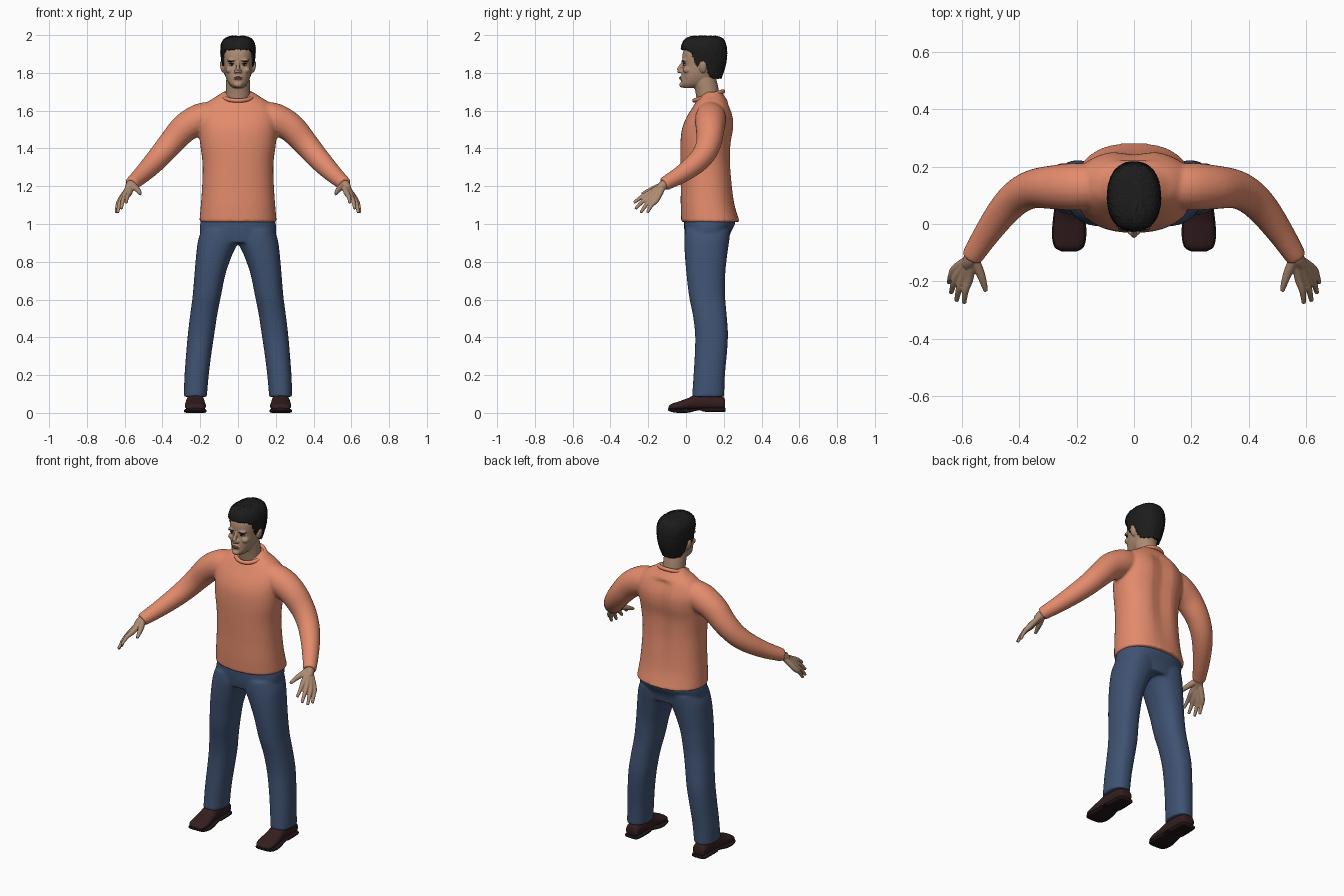
import bpy, bmesh, math, random
from mathutils import Vector, Matrix

random.seed(4)
if "Cube" in bpy.data.objects:
    bpy.data.objects.remove(bpy.data.objects["Cube"])


def material(name, r, g, b):
    m = bpy.data.materials.new(name)
    m.use_nodes = True
    m.diffuse_color = (r, g, b, 1)
    m.node_tree.nodes["Principled BSDF"].inputs["Base Color"].default_value = (r, g, b, 1)
    return m


KNIT = material("coral knit", .77, .26, .15)
DENIM = material("blue denim", .05, .085, .17)
SKIN = material("skin", .42, .26, .17)
HAIR = material("black hair", .012, .012, .012)
LEATHER = material("brown leather", .035, .013, .014)
SOLE = material("dark sole", .015, .008, .009)
WHITE = material("eye white", .5, .45, .4)
LIP = material("lips", .3, .14, .1)


def smooth_rows(rows, steps=5):
    """Catmull-Rom interpolation of whole rows of numbers."""
    p = [rows[0]] + list(rows) + [rows[-1]]
    out = []
    for i in range(len(rows) - 1):
        for k in range(steps):
            t = k / steps
            out.append([.5 * (2 * b + (c - a) * t + (2 * a - 5 * b + 4 * c - d) * t ** 2
                              + (3 * b - a - 3 * c + d) * t ** 3)
                        for a, b, c, d in zip(*p[i:i + 4])])
    return out + [list(rows[-1])]


def skin_rings(bm, rings):
    loops = [[bm.verts.new(v) for v in r] for r in rings]
    n = len(loops[0])
    for a, b in zip(loops, loops[1:]):
        for i in range(n):
            bm.faces.new((a[i], a[(i + 1) % n], b[(i + 1) % n], b[i]))
    bm.faces.new(loops[0][::-1])
    bm.faces.new(loops[-1])


def loft(bm, rows, axis="z", side=1, power=2.3, n=40):
    """Rows: station, low, high, x low, x high."""
    rings = []
    for t, lo, hi, xa, xb in smooth_rows(rows):
        ring = []
        for i in range(n):
            c, s = math.cos(math.tau * i / n), math.sin(math.tau * i / n)
            x = (xa + xb) / 2 + (xb - xa) / 2 * math.copysign(abs(c) ** (2 / power), c)
            v = (lo + hi) / 2 + (hi - lo) / 2 * math.copysign(abs(s) ** (2 / power), s)
            ring.append((side * x, v, t) if axis == "z" else (side * x, t, v))
        rings.append(ring)
    skin_rings(bm, rings)


def tube(bm, rows, side=1, n=20):
    """Rows: x, y, z, radius."""
    pts = smooth_rows(rows)
    rings = []
    for i, (x, y, z, r) in enumerate(pts):
        t = Vector(pts[min(i + 1, len(pts) - 1)][:3]) - Vector(pts[max(i - 1, 0)][:3])
        u = t.cross(Vector((0, 0, 1))).normalized()
        v = u.cross(t).normalized()
        ring = [Vector((x, y, z)) + r * (u * math.cos(math.tau * k / n) + v * math.sin(math.tau * k / n))
                for k in range(n)]
        rings.append([(side * p.x, p.y, p.z) for p in ring])
    skin_rings(bm, rings)


def ball(bm, centre, size, tilt=0):
    m = Matrix.Translation(centre) @ Matrix.Rotation(tilt, 4, "Y") @ Matrix.Diagonal((*size, 1))
    bmesh.ops.create_uvsphere(bm, u_segments=24, v_segments=14, radius=1, matrix=m)


def finish(bm, name, mat, voxel=0, relax=4):
    bmesh.ops.recalc_face_normals(bm, faces=bm.faces)
    me = bpy.data.meshes.new(name)
    bm.to_mesh(me)
    bm.free()
    me.materials.append(mat)
    me.shade_smooth()
    ob = bpy.data.objects.new(name, me)
    bpy.context.collection.objects.link(ob)
    if voxel:
        r = ob.modifiers.new("merge", "REMESH")
        r.mode, r.voxel_size, r.use_smooth_shade = "VOXEL", voxel, True
        s = ob.modifiers.new("relax", "SMOOTH")
        s.factor, s.iterations = .5, relax
    return ob


def sym(z, front, back, half):
    return (z, front, back, -half, half)


# Sweater: body with a shallow spine groove, plus sleeves
bm = bmesh.new()
loft(bm, [sym(1.01, -.025, .285, .205), sym(1.1, -.028, .262, .197), sym(1.2, -.028, .25, .19),
          sym(1.32, -.03, .242, .188), sym(1.42, -.03, .243, .2), sym(1.5, -.022, .256, .208),
          sym(1.56, 0, .255, .21), sym(1.61, .03, .24, .195), sym(1.65, .055, .222, .155),
          sym(1.675, .072, .205, .115), sym(1.7, .1, .19, .08)])
for v in bm.verts:
    if v.co.y > .15 and abs(v.co.x) < .09 and v.co.z < 1.64:
        v.co.y -= .008 * (1 + math.cos(math.pi * v.co.x / .09)) * min(1, (v.co.z - 1) / .3)
for s in (1, -1):
    tube(bm, [(.13, .13, 1.575, .075), (.2, .13, 1.555, .083), (.28, .128, 1.51, .077),
              (.35, .122, 1.435, .068), (.405, .095, 1.37, .062), (.455, .045, 1.315, .056),
              (.51, -.03, 1.26, .047), (.555, -.1, 1.22, .039), (.565, -.118, 1.21, .037)], s)
finish(bm, "sweater", KNIT, .008, 6)

# Neckband, tilted down towards the front
bpy.ops.mesh.primitive_torus_add(major_segments=48, minor_segments=12, major_radius=.08,
                                 minor_radius=.011, location=(0, .12, 1.678), rotation=(.31, 0, 0))
band = bpy.context.object
band.name = "neckband"
band.data.materials.append(KNIT)
band.data.shade_smooth()

# Trousers
bm = bmesh.new()
loft(bm, [sym(.9, 0, .225, .17), sym(.95, -.008, .235, .2), sym(1.01, -.01, .262, .198),
          sym(1.04, -.005, .24, .18)])
for s in (1, -1):
    loft(bm, [(.085, .032, .202, .165, .287), (.2, .04, .206, .155, .283), (.32, .047, .217, .14, .274),
              (.42, .048, .222, .125, .265), (.52, .036, .215, .11, .253), (.62, .016, .207, .09, .24),
              (.74, .002, .208, .065, .23), (.85, -.007, .22, .025, .22), (.92, -.009, .23, -.01, .21),
              (.97, -.005, .235, .01, .19)], side=s)
finish(bm, "trousers", DENIM, .008, 4)

# Shoes and soles
for s, label in ((1, "left"), (-1, "right")):
    bm = bmesh.new()
    loft(bm, [(.207, .02, .06, .195, .255), (.195, .015, .085, .185, .265), (.13, .015, .1, .18, .27),
              (.06, .015, .1, .178, .274), (.01, .015, .078, .174, .279), (-.04, .012, .06, .17, .281),
              (-.078, .014, .047, .178, .274), (-.092, .02, .034, .2, .252)], "y", s)
    finish(bm, label + "_shoe", LEATHER)
    bm = bmesh.new()
    loft(bm, [(.21, .008, .024, .195, .255), (.195, .005, .026, .18, .27), (.1, .006, .026, .176, .274),
              (.07, .014, .026, .174, .276), (.01, .001, .022, .168, .283), (-.04, 0, .02, .166, .286),
              (-.08, .006, .022, .175, .277), (-.096, .014, .025, .2, .252)], "y", s, 4)
    finish(bm, label + "_sole", SOLE)

# Hands: each finger runs from the wrist over its knuckle to the tip
for s, label in ((1, "left"), (-1, "right")):
    bm = bmesh.new()
    tube(bm, [(.545, -.08, 1.228, .026), (.568, -.12, 1.205, .026), (.582, -.145, 1.183, .02)], s)
    for knuckle, tip in (((.573, -.185, 1.168), (.592, -.276, 1.112)),
                         ((.594, -.185, 1.152), (.618, -.268, 1.08)),
                         ((.611, -.174, 1.138), (.637, -.24, 1.06)),
                         ((.621, -.155, 1.13), (.645, -.205, 1.06))):
        k, t = Vector(knuckle), Vector(tip)
        mid = k.lerp(t, .5) + Vector((.004, -.002, .005))
        tube(bm, [(.565, -.115, 1.21, .016), (*k, .0155), (*mid, .0115), (*t, .008)], s)
    tube(bm, [(.56, -.115, 1.21, .018), (.538, -.165, 1.188, .016), (.524, -.205, 1.172, .012),
              (.516, -.234, 1.158, .008)], s)
    finish(bm, label + "_hand", SKIN, .004, 3)

# Head with neck, nose, brow, cheeks, chin and ears
bm = bmesh.new()
loft(bm, [sym(1.72, -.012, .05, .025), sym(1.74, -.026, .11, .046), sym(1.77, -.024, .15, .062),
          sym(1.8, -.022, .175, .071), sym(1.84, -.016, .19, .077), sym(1.88, -.02, .2, .08),
          sym(1.92, -.012, .2, .078), sym(1.96, .02, .18, .06), sym(1.98, .05, .14, .03)])
loft(bm, [sym(1.6, .07, .17, .065), sym(1.66, .057, .182, .066), sym(1.7, .05, .175, .064),
          sym(1.75, .04, .165, .063), sym(1.8, .04, .15, .06)], power=2)
tube(bm, [(0, -.012, 1.862, .008), (0, -.025, 1.84, .009), (0, -.038, 1.815, .012), (0, -.03, 1.803, .01)])
ball(bm, (0, -.022, 1.737), (.022, .014, .014))
ball(bm, (0, -.021, 1.772), (.026, .011, .014))
for s in (1, -1):
    ball(bm, (s * .013, -.026, 1.807), (.01, .012, .009))
    ball(bm, (s * .033, -.008, 1.866), (.026, .014, .009))
    ball(bm, (s * .044, .006, 1.815), (.022, .022, .018))
    ball(bm, (s * .083, .09, 1.832), (.011, .02, .033), s * .2)
finish(bm, "head", SKIN, .004, 3)

# Eyes, brows and lips
for s, label in ((1, "left"), (-1, "right")):
    for part, mat, c, size, tilt in (
            ("eye", WHITE, (.033, -.004, 1.843), (.014, .011, .006), 0),
            ("iris", HAIR, (.033, -.012, 1.844), (.006, .0045, .0055), 0),
            ("upper_lid", HAIR, (.033, -.007, 1.849), (.016, .01, .0025), 0),
            ("eyebrow", HAIR, (.035, -.014, 1.863), (.021, .0095, .0045), .08)):
        bm = bmesh.new()
        ball(bm, (s * c[0], c[1], c[2]), size, s * tilt)
        finish(bm, label + "_" + part, mat)
for z, name in ((1.776, "upper_lip"), (1.769, "lower_lip")):
    bm = bmesh.new()
    ball(bm, (0, -.028, z), (.022, .008, .0042))
    finish(bm, name, LIP)

# Hair: a shell trimmed along the hairline and roughened
HAIRLINE = [(-.1, 1.928), (0, 1.925), (.03, 1.905), (.045, 1.86), (.062, 1.835), (.075, 1.86),
            (.105, 1.855), (.118, 1.8), (.14, 1.772), (.3, 1.77)]


def hairline(y):
    for (a, za), (b, zb) in zip(HAIRLINE, HAIRLINE[1:]):
        if y <= b:
            return za + (zb - za) * (y - a) / (b - a)


bm = bmesh.new()
loft(bm, [sym(1.755, -.01, .18, .06), sym(1.8, -.026, .197, .075), sym(1.85, -.026, .211, .085),
          sym(1.9, -.026, .216, .091), sym(1.94, -.024, .213, .091), sym(1.97, -.012, .203, .08),
          sym(1.987, .01, .185, .06), sym(1.995, .04, .155, .03)], n=96)
bmesh.ops.subdivide_edges(bm, edges=[e for e in bm.edges if e.calc_length() > .004], cuts=1, use_grid_fill=True)
bmesh.ops.recalc_face_normals(bm, faces=bm.faces)
bm.normal_update()
low = [f for f in bm.faces if f.calc_center_median().z < hairline(f.calc_center_median().y)]
bmesh.ops.delete(bm, geom=low, context="FACES")
for v in bm.verts:
    v.co += v.normal * random.uniform(-.0015, .003)
hair = finish(bm, "hair", HAIR)
shell = hair.modifiers.new("thickness", "SOLIDIFY")
shell.thickness = .012
